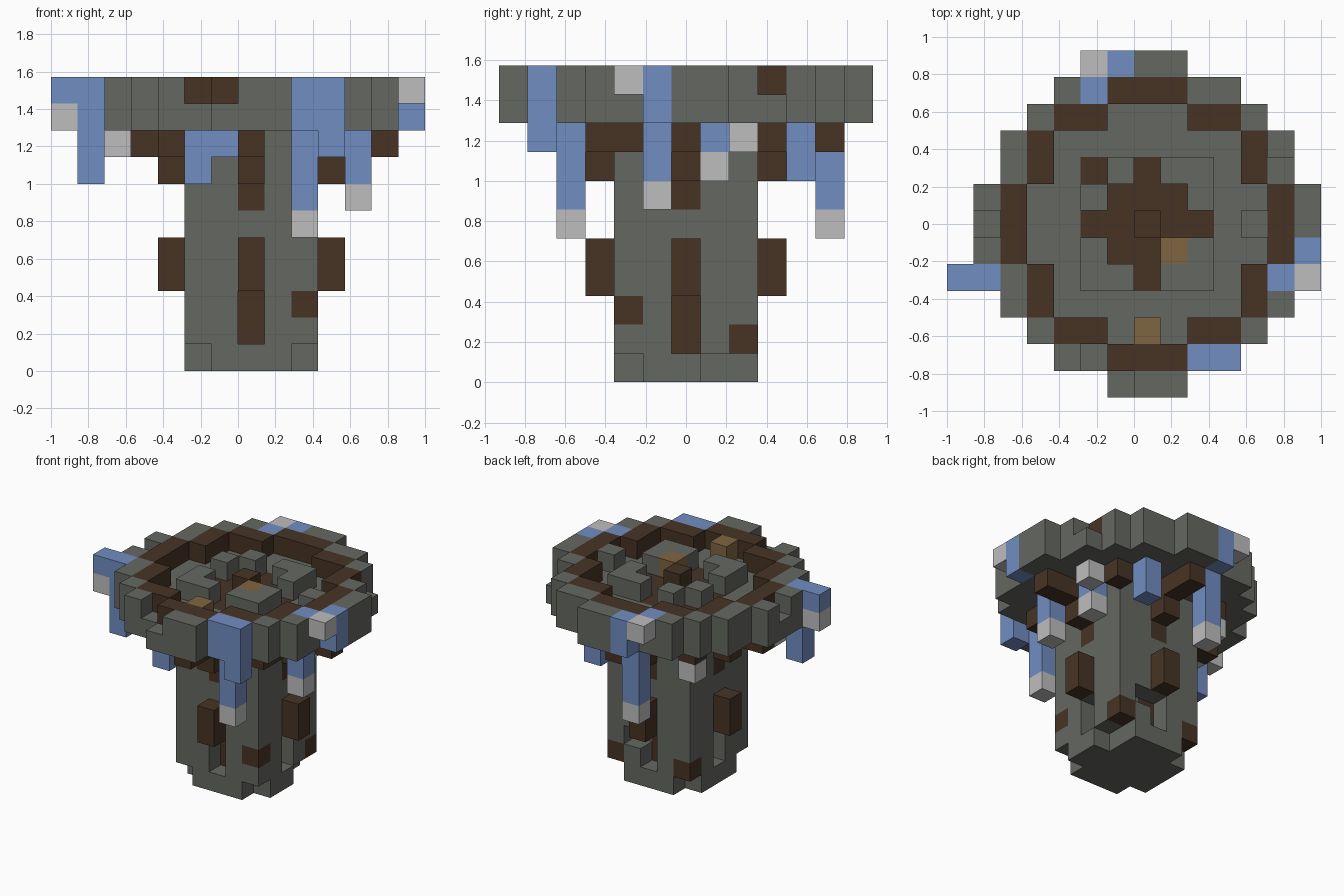
import bpy, bmesh
from mathutils import Vector

if "Cube" in bpy.data.objects:
    bpy.data.objects.remove(bpy.data.objects["Cube"], do_unlink=True)

SIZE = 1 / 7
ORIGIN = Vector((0, -SIZE / 2, 0))
SIDES = [(1, 0), (-1, 0), (0, 1), (0, -1)]
cells = {}  # block position -> part name


def material(name, r, g, b):
    m = bpy.data.materials.new(name)
    m.use_nodes = True
    m.diffuse_color = (r, g, b, 1)
    m.node_tree.nodes["Principled BSDF"].inputs["Base Color"].default_value = (r, g, b, 1)
    return m


def fill(part, xs, ys, zs):
    """Fill a box of blocks; each range is inclusive."""
    for x in range(xs[0], xs[1] + 1):
        for y in range(ys[0], ys[1] + 1):
            for z in range(zs[0], zs[1] + 1):
                cells[x, y, z] = part


def column(part, x, y, low, high):
    fill(part, (x, x), (y, y), (low, high))


def carve(x, y, z):
    cells.pop((x, y, z), None)


stone = material("grey stone", 0.130, 0.138, 0.120)
wood = material("dark brown wood", 0.063, 0.034, 0.018)
water = material("blue water", 0.165, 0.270, 0.540)
foam = material("pale foam", 0.515, 0.515, 0.515)
tan = material("tan wood", 0.216, 0.130, 0.053)

# Square tower with notched foot corners
fill("tower", (-2, 2), (-2, 2), (0, 8))
for x in (-2, 2):
    for y in (-2, 2):
        carve(x, y, 0)
carve(2, 1, 0)
carve(1, 2, 2)

# Stepped round bowl: floor, rim and the inlaid wooden ring
DISC = [6, 6, 5, 5, 4, 3, 1]
RING = [5, 5, 4, 4, 3, 1, -1]
FLOOR = [4, 4, 3, 3, 1, -1, -1]
for y in range(-6, 7):
    row = abs(y)
    for x in range(-DISC[row], DISC[row] + 1):
        cells[x, y, 9] = "bowl"
        if abs(x) > RING[row]:
            cells[x, y, 10] = "bowl"
        elif abs(x) > FLOOR[row]:
            cells[x, y, 10] = "wooden_ring"
for x, y in [(-1, -6), (-2, -5), (-6, 0), (5, 3)]:
    carve(x, y, 10)

# Wooden cross and raised stones on the bowl floor
fill("floor_cross", (-1, 1), (-1, 1), (9, 9))
fill("floor_cross", (-2, 2), (0, 0), (9, 9))
fill("floor_cross", (0, 0), (-2, 2), (9, 9))
column("floor_cross", 0, 0, 9, 10)
for sx in (-1, 1):
    for sy in (-1, 1):
        for x, y in [(1, 2), (2, 1), (2, 2)]:
            column("raised_stones", sx * x, sy * y, 10, 10)
carve(-2, 2, 10)
column("floor_cross", -2, 2, 9, 9)
column("raised_stones", 4, 0, 10, 10)
column("tan_blocks", 1, -1, 10, 10)
column("tan_blocks", 0, -4, 10, 10)

# Ribs, slots and stepped brackets on the four tower sides
for dx, dy in SIDES:
    for z in (1, 2):
        carve(2 * dx, 2 * dy, z)
        cells[dx, dy, z] = "slot_core"
    column("side_rib", 3 * dx, 3 * dy, 3, 4)
    column("bracket", 2 * dx, 2 * dy, 6, 6)
    column("bracket", 3 * dx, 3 * dy, 7, 8)
    for reach in (4, 5):
        column("bracket", reach * dx, reach * dy, 8, 8)

# Diagonal brackets and patched corners
for x in (-3, 3):
    for y in (-3, 3):
        column("corner_bracket", x, y, 8, 8)
column("corner_bracket", 3, -2, 8, 8)
for x, y, z in [(2, -2, 2), (2, 2, 1), (-2, 2, 1)]:
    column("corner_patch", x, y, z, z)

# Water spilling over the rim
fill("front_spill", (2, 3), (-5, -5), (9, 10))
column("front_spill", 3, -5, 8, 8)
column("front_spill", 2, -4, 6, 8)
column("front_foam", 2, -4, 5, 5)
column("left_spill", 6, -1, 9, 10)
column("left_spill", 5, -2, 10, 10)
column("left_spill", 4, -1, 7, 8)
column("left_foam", 6, -2, 10, 10)
column("left_foam", 4, -1, 6, 6)
column("right_spill", -7, -2, 10, 10)
column("right_spill", -6, -2, 7, 10)
column("right_foam", -7, -2, 9, 9)
column("right_foam", -5, -1, 8, 8)
column("back_spill", -1, 6, 9, 10)
column("back_spill", -2, 5, 10, 10)
column("back_spill", -1, 5, 6, 8)
column("back_foam", -2, 6, 10, 10)
column("back_foam", -1, 5, 5, 5)

# Drips hanging under the bowl
column("drips", 2, 4, 7, 8)
column("drips", 3, 1, 8, 8)
column("drips", -2, -4, 7, 8)
column("drips", -1, -4, 8, 8)
column("drip_foam", 3, 1, 7, 7)
column("drip_foam", 4, 2, 8, 8)
column("drip_foam", -3, 3, 7, 7)


def colour_of(part):
    if part in ("tower", "bowl", "raised_stones"):
        return stone
    if part == "tan_blocks":
        return tan
    if "foam" in part:
        return foam
    return water if "spill" in part or part == "drips" else wood


# Build each part from its exposed block faces, merged into clean flats
for part in sorted(set(cells.values())):
    bm = bmesh.new()
    for cell in [c for c, p in cells.items() if p == part]:
        centre = Vector(cell) + Vector((0.5, 0.5, 0.5))
        for axis in range(3):
            for sign in (-1, 1):
                n = Vector((0, 0, 0))
                n[axis] = sign
                if tuple(int(v) for v in Vector(cell) + n) in cells:
                    continue
                u = Vector((0, 0, 0))
                u[(axis + 1) % 3] = 0.5
                v = n.cross(u)
                mid = centre + n / 2
                corners = [mid - u - v, mid + u - v, mid + u + v, mid - u + v]
                bm.faces.new([bm.verts.new(p * SIZE + ORIGIN) for p in corners])
    bmesh.ops.remove_doubles(bm, verts=bm.verts[:], dist=0.001)
    bmesh.ops.dissolve_limit(bm, angle_limit=0.01, verts=bm.verts[:], edges=bm.edges[:])
    mesh = bpy.data.meshes.new(part)
    bm.to_mesh(mesh)
    bm.free()
    mesh.materials.append(colour_of(part))
    bpy.context.collection.objects.link(bpy.data.objects.new(part, mesh))
